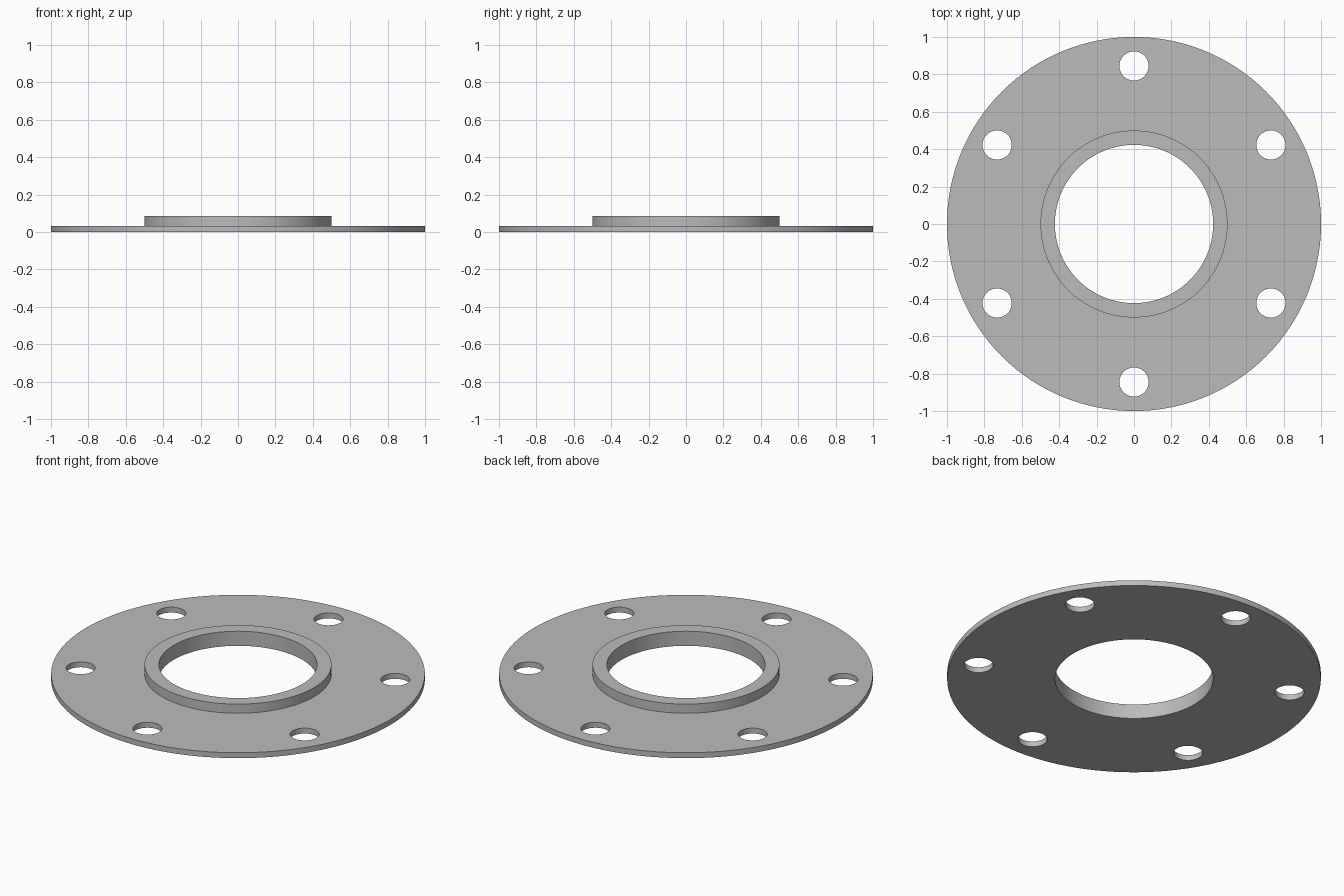
import bpy, bmesh, math
from mathutils import Matrix, Vector

if "Cube" in bpy.data.objects:
    bpy.data.objects.remove(bpy.data.objects["Cube"])

PLATE_R, COLLAR_R, BORE_R = 1.0, 0.5, 0.423
PLATE_H, COLLAR_H = 0.032, 0.086
HOLE_R, HOLE_CIRCLE, HOLES = 0.078, 0.845, 6
SEGMENTS = 128


def make_object(name, bm):
    bmesh.ops.recalc_face_normals(bm, faces=bm.faces)
    mesh = bpy.data.meshes.new(name)
    bm.to_mesh(mesh)
    bm.free()
    obj = bpy.data.objects.new(name, mesh)
    bpy.context.collection.objects.link(obj)
    return obj


# Flange: closed plate-and-collar profile turned around the z axis
profile = [(BORE_R, 0), (PLATE_R, 0), (PLATE_R, PLATE_H),
           (COLLAR_R, PLATE_H), (COLLAR_R, COLLAR_H), (BORE_R, COLLAR_H)]
bm = bmesh.new()
verts = [bm.verts.new((r, 0, z)) for r, z in profile]
edges = [bm.edges.new((v, verts[i - 1])) for i, v in enumerate(verts)]
bmesh.ops.spin(bm, geom=verts + edges, cent=(0, 0, 0), axis=(0, 0, 1),
               angle=math.tau, steps=SEGMENTS, use_merge=True)
bmesh.ops.remove_doubles(bm, verts=bm.verts, dist=1e-5)
flange = make_object("flange", bm)

# Bolt hole cutters, evenly spaced on a circle
bm = bmesh.new()
for i in range(HOLES):
    angle = math.pi / 2 + i * math.tau / HOLES
    centre = Vector((math.cos(angle), math.sin(angle), 0)) * HOLE_CIRCLE
    bmesh.ops.create_cone(bm, cap_ends=True, segments=48, radius1=HOLE_R,
                          radius2=HOLE_R, depth=0.3,
                          matrix=Matrix.Translation(centre))
cutter = make_object("bolt_hole_cutter", bm)
cutter.hide_render = True

# Painted steel
steel = bpy.data.materials.new("grey_steel")
steel.use_nodes = True
grey = (0.5, 0.5, 0.5, 1)
steel.diffuse_color = grey
steel.node_tree.nodes["Principled BSDF"].inputs["Base Color"].default_value = grey
flange.data.materials.append(steel)

# Drill the bolt holes, then drop the cutter
drill = flange.modifiers.new("bolt_holes", 'BOOLEAN')
drill.operation = 'DIFFERENCE'
drill.solver = 'EXACT'
drill.object = cutter
bpy.ops.object.select_all(action='DESELECT')
flange.select_set(True)
bpy.context.view_layer.objects.active = flange
bpy.ops.object.modifier_apply(modifier=drill.name)
bpy.data.objects.remove(cutter)

# Smooth round walls, crisp rims
bpy.ops.object.shade_smooth_by_angle(angle=math.radians(30))
